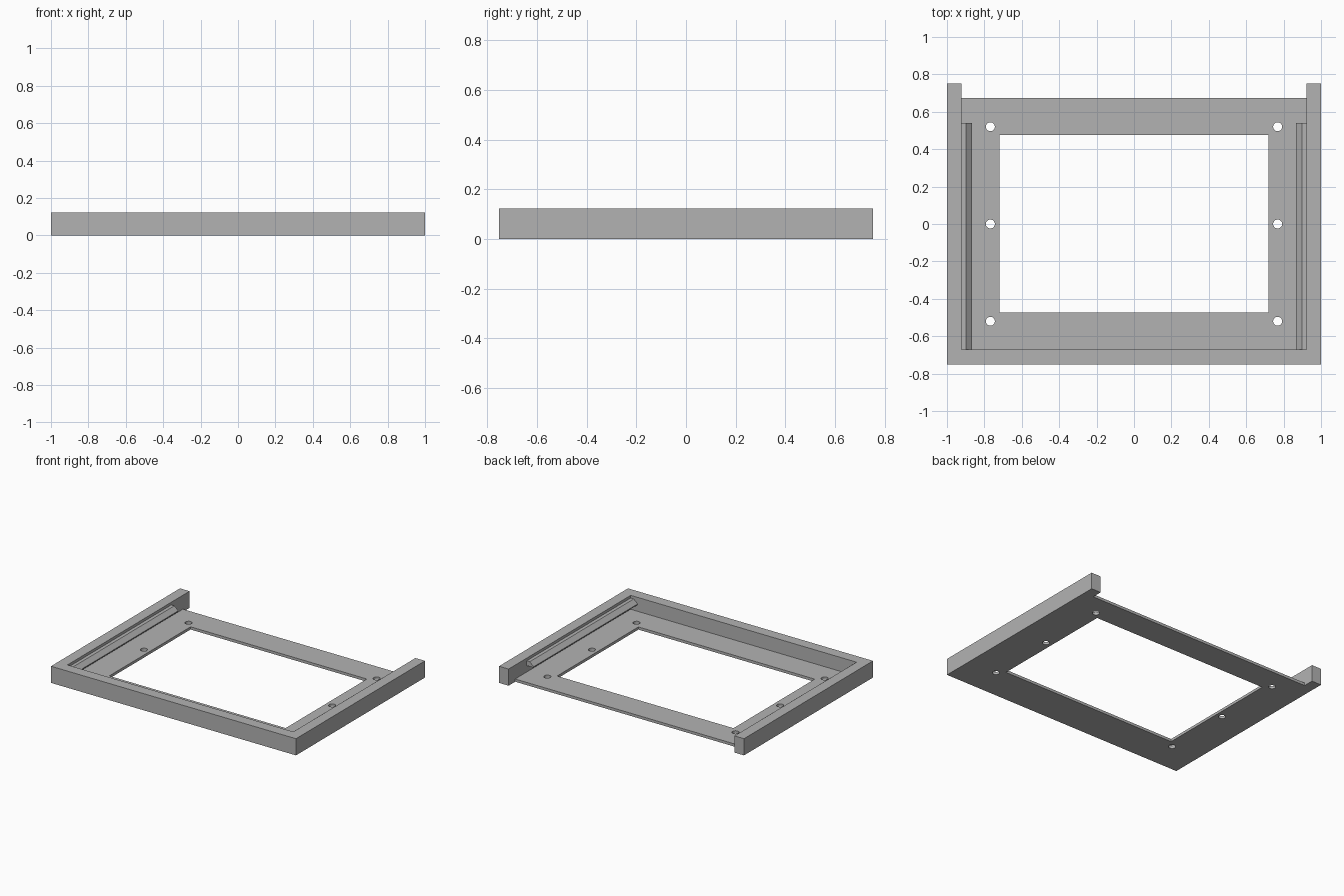
import bpy
import bmesh
from mathutils import Matrix, Vector

cube = bpy.data.objects.get("Cube")
if cube:
    bpy.data.objects.remove(cube, do_unlink=True)

HALF_X, HALF_Y, HEIGHT = 1.0, 0.752, 0.123
INNER_X, INNER_FRONT = 0.922, -0.672
FLOOR, FLOOR_BACK = 0.02, 0.675

grey = bpy.data.materials.new("plain grey")
grey.use_nodes = True
colour = (0.45, 0.45, 0.45, 1)
grey.diffuse_color = colour
grey.node_tree.nodes["Principled BSDF"].inputs["Base Color"].default_value = colour


def finish(name, bm):
    """Turn a bmesh into a named grey object."""
    bmesh.ops.recalc_face_normals(bm, faces=bm.faces)
    mesh = bpy.data.meshes.new(name)
    bm.to_mesh(mesh)
    bm.free()
    mesh.materials.append(grey)
    obj = bpy.data.objects.new(name, mesh)
    bpy.context.collection.objects.link(obj)
    return obj


def box(name, low, high):
    low, high = Vector(low), Vector(high)
    bm = bmesh.new()
    place = Matrix.Translation((low + high) / 2) @ Matrix.Diagonal((*(high - low), 1))
    bmesh.ops.create_cube(bm, size=1, matrix=place)
    return finish(name, bm)


def cut(target, cutter):
    """Subtract the cutter, bake the result and drop the cutter."""
    mod = target.modifiers.new("cut", "BOOLEAN")
    mod.operation, mod.solver, mod.object = "DIFFERENCE", "EXACT", cutter
    graph = bpy.context.evaluated_depsgraph_get()
    baked = bpy.data.meshes.new_from_object(target.evaluated_get(graph))
    target.modifiers.clear()
    target.data = baked
    bpy.data.objects.remove(cutter, do_unlink=True)


# Tray: solid block hollowed from above, open at the back
tray = box("tray_frame", (-HALF_X, -HALF_Y, 0), (HALF_X, HALF_Y, HEIGHT))
cut(tray, box("cavity_cutter", (-INNER_X, INNER_FRONT, FLOOR), (INNER_X, 1, 1)))
cut(tray, box("back_notch_cutter", (-INNER_X, FLOOR_BACK, -1), (INNER_X, 1, 1)))
cut(tray, box("window_cutter", (-0.72, -0.473, -1), (0.72, 0.475, 1)))

# Screw holes through the floor
holes = bmesh.new()
for x in (-0.768, 0.768):
    for y in (-0.52, 0, 0.52):
        bmesh.ops.create_cone(holes, cap_ends=True, segments=32, radius1=0.024,
                              radius2=0.024, depth=1,
                              matrix=Matrix.Translation((x, y, 0)))
cut(tray, finish("hole_cutter", holes))

# Chamfered retaining rails along the inside of both side walls
PROFILE = [(0.93, 0.103), (0.897, 0.103), (0.866, 0.074), (0.866, 0.067), (0.93, 0.067)]
for name, side in (("left_rail", 1), ("right_rail", -1)):
    bm = bmesh.new()
    end = bm.faces.new([bm.verts.new((side * x, INNER_FRONT, z)) for x, z in PROFILE])
    grown = bmesh.ops.extrude_face_region(bm, geom=[end])["geom"]
    moved = [v for v in grown if isinstance(v, bmesh.types.BMVert)]
    bmesh.ops.translate(bm, verts=moved, vec=(0, 0.54 - INNER_FRONT, 0))
    # Extrusion drops or keeps the first cap, so close any open end
    bmesh.ops.holes_fill(bm, edges=[e for e in bm.edges if e.is_boundary], sides=0)
    finish(name, bm)
